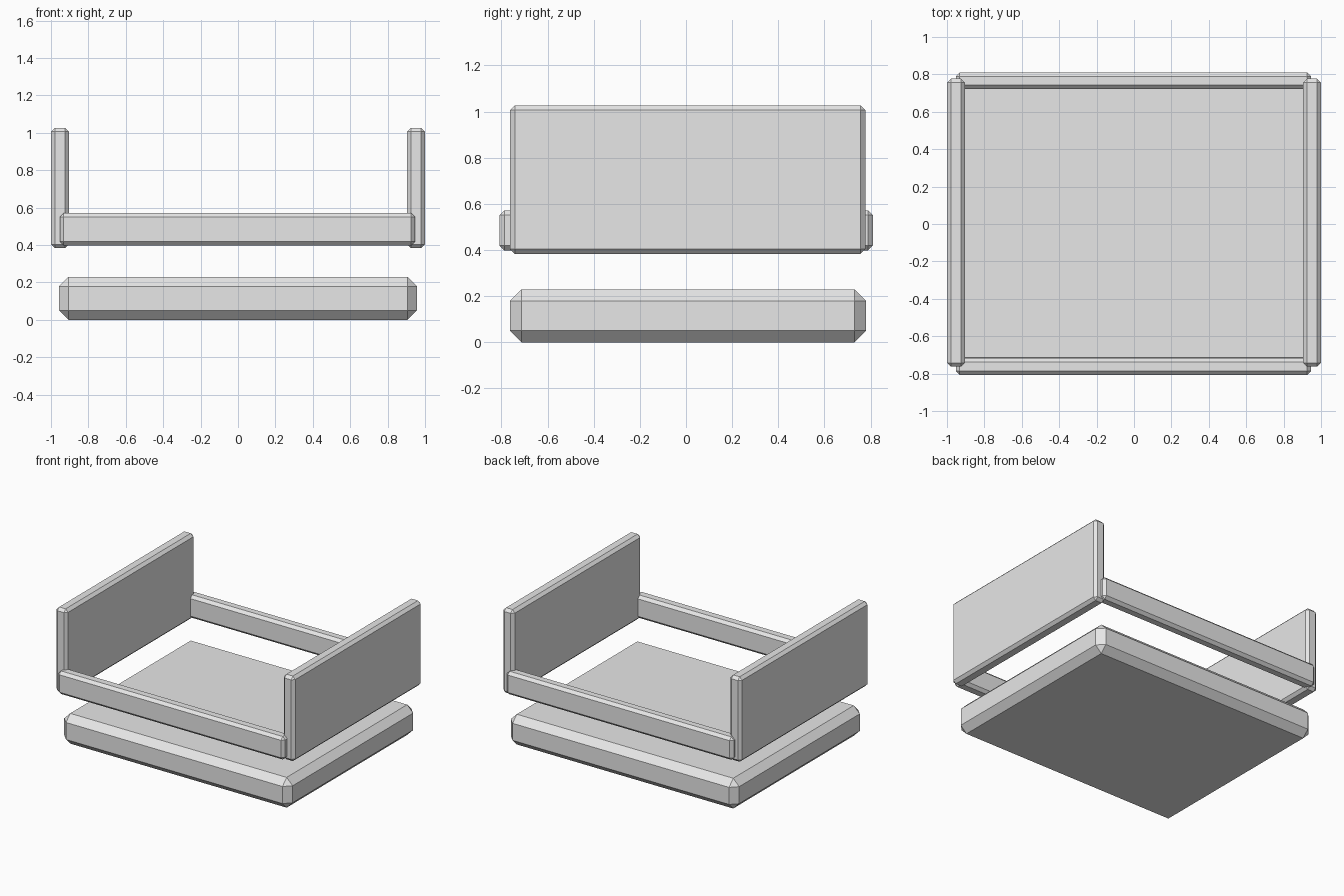
import bpy
from mathutils import Vector

default_cube = bpy.data.objects.get("Cube")
if default_cube:
    bpy.data.objects.remove(default_cube, do_unlink=True)

# Single light grey finish
grey = bpy.data.materials.new("light_grey")
grey.use_nodes = True
colour = (0.8, 0.8, 0.8, 1.0)
grey.diffuse_color = colour
grey.node_tree.nodes["Principled BSDF"].inputs["Base Color"].default_value = colour


def chamfered_box(name, low, high, chamfer):
    """Flat-shaded box between two corners, with every edge chamfered."""
    low, high = Vector(low), Vector(high)
    bpy.ops.mesh.primitive_cube_add(size=1, location=(low + high) / 2)
    box = bpy.context.object
    box.name = name
    for vert in box.data.vertices:
        vert.co *= high - low
    box.data.materials.append(grey)
    bevel = box.modifiers.new("chamfer", 'BEVEL')
    bevel.width = chamfer
    bevel.segments = 1
    bevel.limit_method = 'NONE'
    return box


# Thick base slab
chamfered_box("base", (-0.957, -0.763, 0), (0.957, 0.78, 0.229), 0.05)

# Tall side panels
chamfered_box("right_panel", (-1, -0.763, 0.383), (-0.904, 0.777, 1.027), 0.021)
chamfered_box("left_panel", (0.904, -0.763, 0.383), (1, 0.777, 1.027), 0.021)

# Low front and back rails
chamfered_box("front_rail", (-0.953, -0.808, 0.398), (0.947, -0.716, 0.572), 0.021)
chamfered_box("back_rail", (-0.953, 0.721, 0.398), (0.947, 0.81, 0.572), 0.021)
